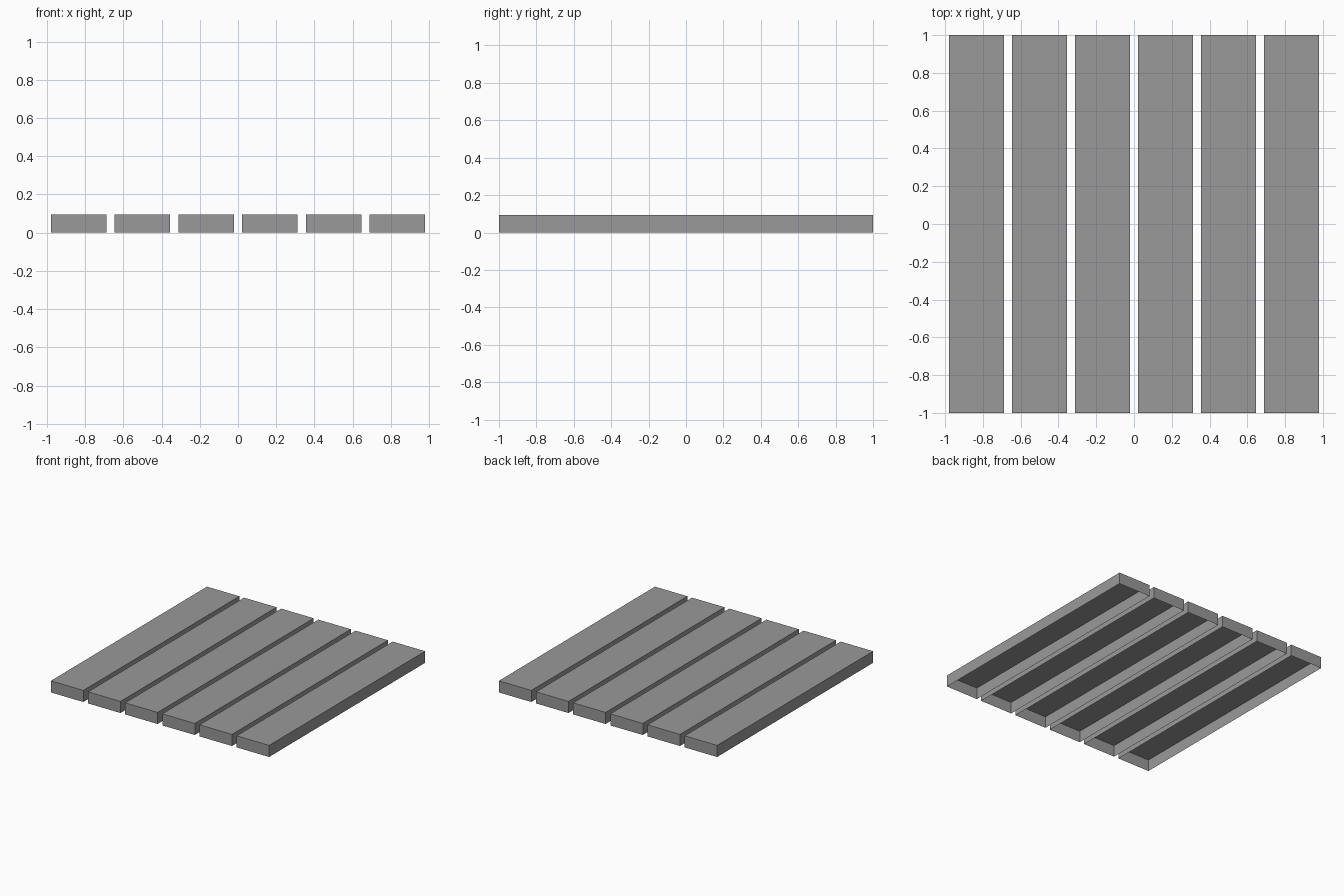
import bpy, bmesh

cube = bpy.data.objects.get("Cube")
if cube:
    bpy.data.objects.remove(cube, do_unlink=True)

COUNT, WIDTH, LENGTH, HEIGHT, PITCH = 6, 0.291, 2.0, 0.094, 0.3335

grey = bpy.data.materials.new("plank_grey")
grey.use_nodes = True
colour = (0.32, 0.32, 0.32, 1)
grey.diffuse_color = colour
grey.node_tree.nodes["Principled BSDF"].inputs["Base Color"].default_value = colour


def plank_shell():
    """Thin shell of a plank, open underneath."""
    bm = bmesh.new()
    bmesh.ops.create_cube(bm, size=1)
    bmesh.ops.scale(bm, vec=(WIDTH, LENGTH, HEIGHT), verts=bm.verts)
    bmesh.ops.translate(bm, vec=(0, 0, HEIGHT / 2), verts=bm.verts)
    bm.normal_update()
    underside = [f for f in bm.faces if f.normal.z < -0.5]
    bmesh.ops.delete(bm, geom=underside, context="FACES")
    mesh = bpy.data.meshes.new("plank")
    bm.to_mesh(mesh)
    bm.free()
    mesh.materials.append(grey)
    return mesh


# Row of evenly spaced planks sharing one mesh
mesh = plank_shell()
for i in range(COUNT):
    plank = bpy.data.objects.new(f"plank_{i + 1}", mesh)
    plank.location.x = (i - (COUNT - 1) / 2) * PITCH
    bpy.context.collection.objects.link(plank)
